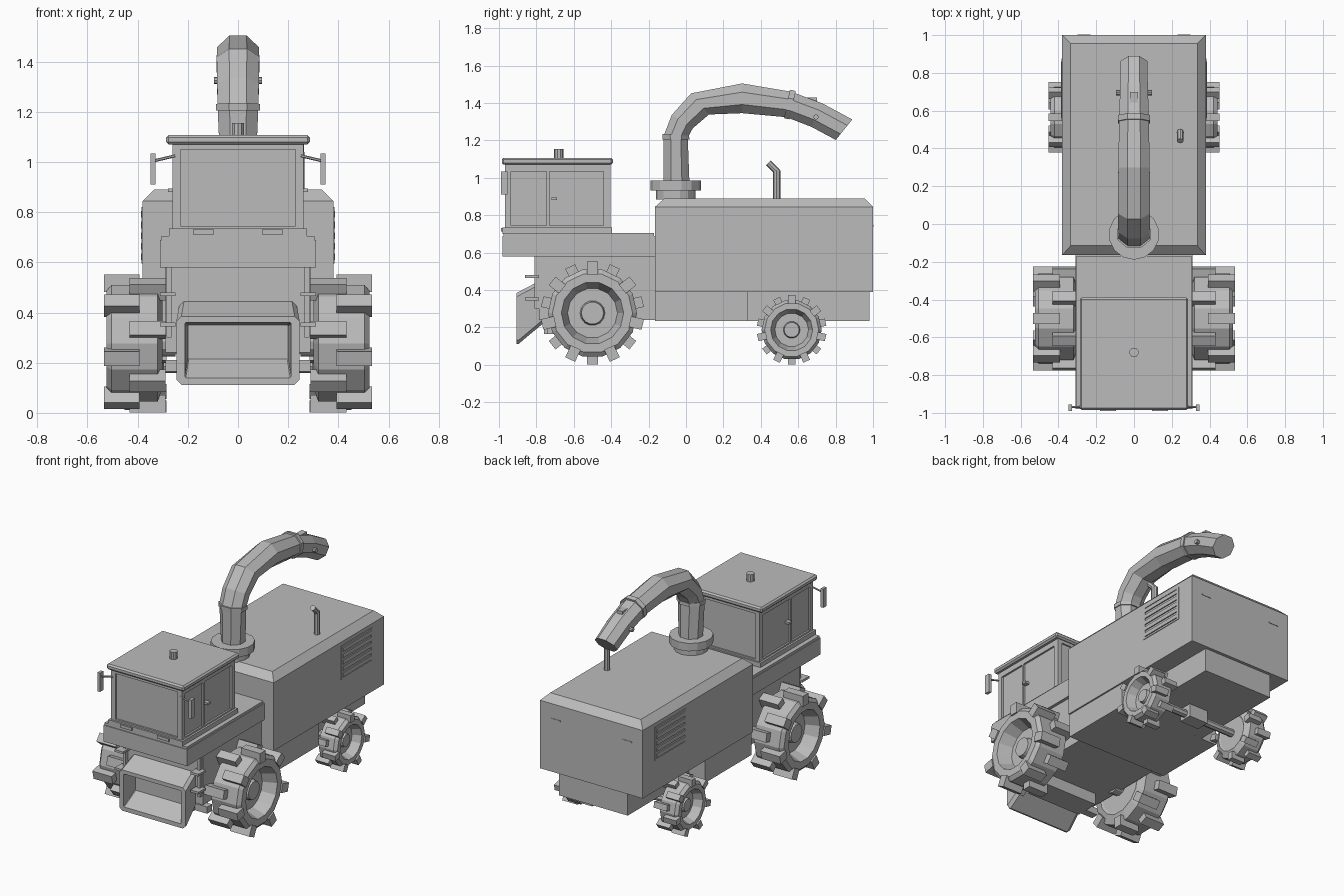
import bpy, bmesh
from math import sin, cos, pi
from mathutils import Vector, Matrix

old = bpy.data.objects.get("Cube")
if old:
    bpy.data.objects.remove(old, do_unlink=True)

grey = bpy.data.materials.new("plain_grey")
grey.use_nodes = True
grey.diffuse_color = (0.5, 0.5, 0.5, 1)
grey.node_tree.nodes["Principled BSDF"].inputs["Base Color"].default_value = (0.5, 0.5, 0.5, 1)


def finish(name, bm):
    bmesh.ops.recalc_face_normals(bm, faces=bm.faces)
    mesh = bpy.data.meshes.new(name)
    bm.to_mesh(mesh)
    bm.free()
    mesh.materials.append(grey)
    ob = bpy.data.objects.new(name, mesh)
    bpy.context.collection.objects.link(ob)
    return ob


def add_box(bm, x, y, z, rot=None):
    """Box from three (low, high) ranges, optionally transformed after."""
    size = [b - a for a, b in (x, y, z)]
    mid = [(a + b) / 2 for a, b in (x, y, z)]
    m = Matrix.Translation(mid) @ Matrix.Diagonal((*size, 1))
    return bmesh.ops.create_cube(bm, size=1, matrix=(rot or Matrix()) @ m)["verts"]


def box(name, x, y, z, bevel=0):
    bm = bmesh.new()
    add_box(bm, x, y, z)
    if bevel:
        bmesh.ops.bevel(bm, geom=bm.edges[:], offset=bevel, segments=1, affect='EDGES')
    return finish(name, bm)


def loft(bm, rings, caps=True):
    """Skin matching rings of points."""
    vs = [[bm.verts.new(p) for p in r] for r in rings]
    n = len(vs[0])
    for a, b in zip(vs, vs[1:]):
        for i in range(n):
            bm.faces.new((a[i], a[(i + 1) % n], b[(i + 1) % n], b[i]))
    if caps:
        bm.faces.new(vs[0])
        bm.faces.new(vs[-1])


def rod(name, a, b, r, n=8):
    a, b = Vector(a), Vector(b)
    d = b - a
    m = Matrix.Translation((a + b) / 2) @ d.to_track_quat('Z', 'Y').to_matrix().to_4x4()
    bm = bmesh.new()
    bmesh.ops.create_cone(bm, cap_ends=True, segments=n, radius1=r, radius2=r, depth=d.length, matrix=m)
    return finish(name, bm)


# Rear body with chamfered top
def rect(w, y0, y1, z):
    return [(-w, y0, z), (w, y0, z), (w, y1, z), (-w, y1, z)]


bm = bmesh.new()
loft(bm, [rect(.38, -.165, 1, .39), rect(.38, -.165, 1, .845), rect(.335, -.115, .955, .89)])
finish("rear_body", bm)
box("lower_body", (-.37, .37), (-.165, .33), (.235, .39))
box("lower_body_rear", (-.255, .255), (.33, .98), (.235, .39))

# Front chassis and deck
box("front_chassis", (-.29, .29), (-.785, -.165), (.24, .58))
box("cab_deck", (-.31, .31), (-.98, -.165), (.58, .69))
box("deck_rim", (-.305, .305), (-.975, -.17), (.69, .705))

# Cab with raised frames around the windows
box("cab_base", (-.275, .275), (-.98, -.395), (.7, .735))
box("cab_shell", (-.25, .25), (-.955, -.415), (.73, 1.075))
box("cab_roof", (-.287, .287), (-.985, -.39), (1.07, 1.107), .01)
bm = bmesh.new()
for sx in (-1, 1):
    def side(y, z):
        add_box(bm, sorted((sx * .24, sx * .262)), y, z)
    for y in ((-.967, -.935), (-.745, -.73), (-.44, -.405)):
        side(y, (.73, 1.07))
    for z in ((.73, .745), (1.035, 1.07)):
        side((-.967, -.405), z)
for y in ((-.967, -.95), (-.42, -.405)):
    for sx in (-1, 1):
        add_box(bm, sorted((sx * .23, sx * .262)), y, (.73, 1.07))
    for z in ((.73, .745), (1.05, 1.07)):
        add_box(bm, (-.26, .26), y, z)
finish("cab_window_frames", bm)
rod("roof_beacon", (0, -.68, 1.1), (0, -.68, 1.155), .025, 10)

# Mirrors, door handles, lamps, steps, axle ends
for s, tag in ((1, "left"), (-1, "right")):
    def sbox(name, x, y, z):
        return box(tag + "_" + name, sorted((s * x[0], s * x[1])), y, z)
    rod(tag + "_mirror_arm", (s * .25, -.965, 1.025), (s * .335, -.97, 1.005), .006, 6)
    sbox("mirror", (.328, .348), (-.99, -.955), (.91, 1.035))
    sbox("door_handle", (.25, .28), (-.72, -.69), (.88, .895))
    sbox("head_lamp", (.095, .18), (-.99, -.97), (.712, .732))
    sbox("step_top", (.25, .31), (-.86, -.785), (.465, .48))
    sbox("step_low", (.25, .31), (-.86, -.785), (.345, .36))
    sbox("step_post", (.265, .285), (-.81, -.785), (.3, .58))
    # Louvred side vents and rear handles
    bm = bmesh.new()
    vent = sorted((s * .375, s * .387))
    for i in range(5):
        z = .61 + i * .042
        add_box(bm, vent, (.56, .86), (z, z + .026))
    for y in ((.545, .56), (.86, .875)):
        add_box(bm, sorted((s * .375, s * .384)), y, (.6, .815))
    for z in (.595, .81):
        add_box(bm, sorted((s * .375, s * .384)), (.545, .875), (z, z + .01))
    finish(tag + "_side_vent", bm)
    sbox("rear_handle", (.23, .3), (.995, 1.003), (.74, .748))
    rod(tag + "_front_hub", (s * .25, -.5, .285), (s * .35, -.5, .285), .06, 12)
rod("rear_axle", (-.36, .565, .185), (.36, .565, .185), .025)
box("rear_axle_block", (-.07, .07), (.52, .61), (.15, .24))
box("front_linkage", (-.29, .29), (-.74, -.69), (.165, .21))
box("linkage_mount", (-.2, .2), (-.76, -.6), (.165, .25))

# Intake header: open-fronted tapered box
def face(w, y, z0, z1, c, yt=None):
    yt = y if yt is None else yt
    pts = [(-w + c, z0), (w - c, z0), (w, z0 + c), (w, z1 - c),
           (w - c, z1), (-w + c, z1), (-w, z1 - c), (-w, z0 + c)]
    return [(px, y + (yt - y) * (pz - z0) / (z1 - z0), pz) for px, pz in pts]


bm = bmesh.new()
loft(bm, [face(.22, -.74, .24, .445, .02), face(.235, -.79, .2, .445, .02),
          face(.245, -.895, .112, .39, .02), face(.245, -.905, .112, .385, .02),
          face(.212, -.905, .14, .36, .004), face(.2, -.8, .215, .35, .004)])
finish("intake_header", bm)


# Wheels: revolved tyre with dished rim, staggered lugs
def wheel(name, s, y, r, x0, x1, lugs):
    tyre, w = r * .86, x1 - x0
    bm = bmesh.new()
    prof = [(x0 + .015, .3), (x0 + .015, .68), (x0 + .01, .74), (x0 + .03, 1), (x1 - .03, 1),
            (x1 - .01, .9), (x1 - .01, .7), (x1 - w * .4, .56), (x1 - w * .4, .28),
            (x1 - w * .27, .25)]
    n = lugs
    loft(bm, [[(s * px, y + tyre * k * cos(2 * pi * i / n), r + tyre * k * sin(2 * pi * i / n))
               for i in range(n)] for px, k in prof])
    for i in range(lugs):
        turn = Matrix.Translation((0, y, r)) @ Matrix.Rotation(2 * pi * i / lugs, 4, 'X')
        span = (x0, x0 + w * .58) if i % 2 else (x1 - w * .58, x1)
        add_box(bm, sorted((s * span[0], s * span[1])), (-r * .105, r * .105),
                (tyre * .86, r * .995), turn)
    finish(name, bm)


for s, tag in ((1, "left"), (-1, "right")):
    wheel("front_wheel_" + tag, s, -.5, .277, .29, .535, 14)
    wheel("rear_wheel_" + tag, s, .565, .187, .285, .452, 14)

# Discharge spout: turntable, bent octagonal tube, collars
rod("turntable_base", (0, -.055, .885), (0, -.055, .935), .105, 14)
rod("turntable_ring", (0, -.055, .932), (0, -.055, .985), .134, 14)


def oct_ring(y, z, h, w, tilt):
    d = Vector((0, -sin(tilt), cos(tilt)))
    return [Vector((0, y, z)) + Vector((w * cos(a), 0, 0)) + d * h * sin(a)
            for a in [pi / 8 + i * pi / 4 for i in range(8)]]


# centre y, centre z, half height, half width, tilt of the section
path = [(-.05, .95, .075, .075, 1.57), (-.055, 1.22, .07, .088, 1.5), (-.02, 1.3, .072, .09, 1.0),
        (.075, 1.395, .08, .092, .7), (.3, 1.425, .086, .09, 0), (.55, 1.392, .075, .085, -.2),
        (.7, 1.335, .075, .08, -.45), (.845, 1.257, .076, .076, -.68)]
bm = bmesh.new()
loft(bm, [oct_ring(*p) for p in path])
finish("spout_tube", bm)
for name, a, b in (("spout_lower_collar", (-.054, 1.205, .078, .094, 1.57), (-.055, 1.23, .078, .094, 1.5)),
                   ("spout_upper_collar", (.54, 1.395, .084, .092, -.2), (.57, 1.388, .084, .092, -.22))):
    bm = bmesh.new()
    loft(bm, [oct_ring(*a), oct_ring(*b)])
    finish(name, bm)
rod("spout_hinge", (-.095, .695, 1.325), (.095, .695, 1.325), .014)
box("spout_top_rib", (-.02, .02), (.56, .7), (1.4, 1.43))

# Exhaust stack with bent tip
rod("exhaust_stack", (.245, .485, .88), (.245, .485, 1.04), .02)
rod("exhaust_tip", (.245, .49, 1.03), (.245, .44, 1.08), .018)
